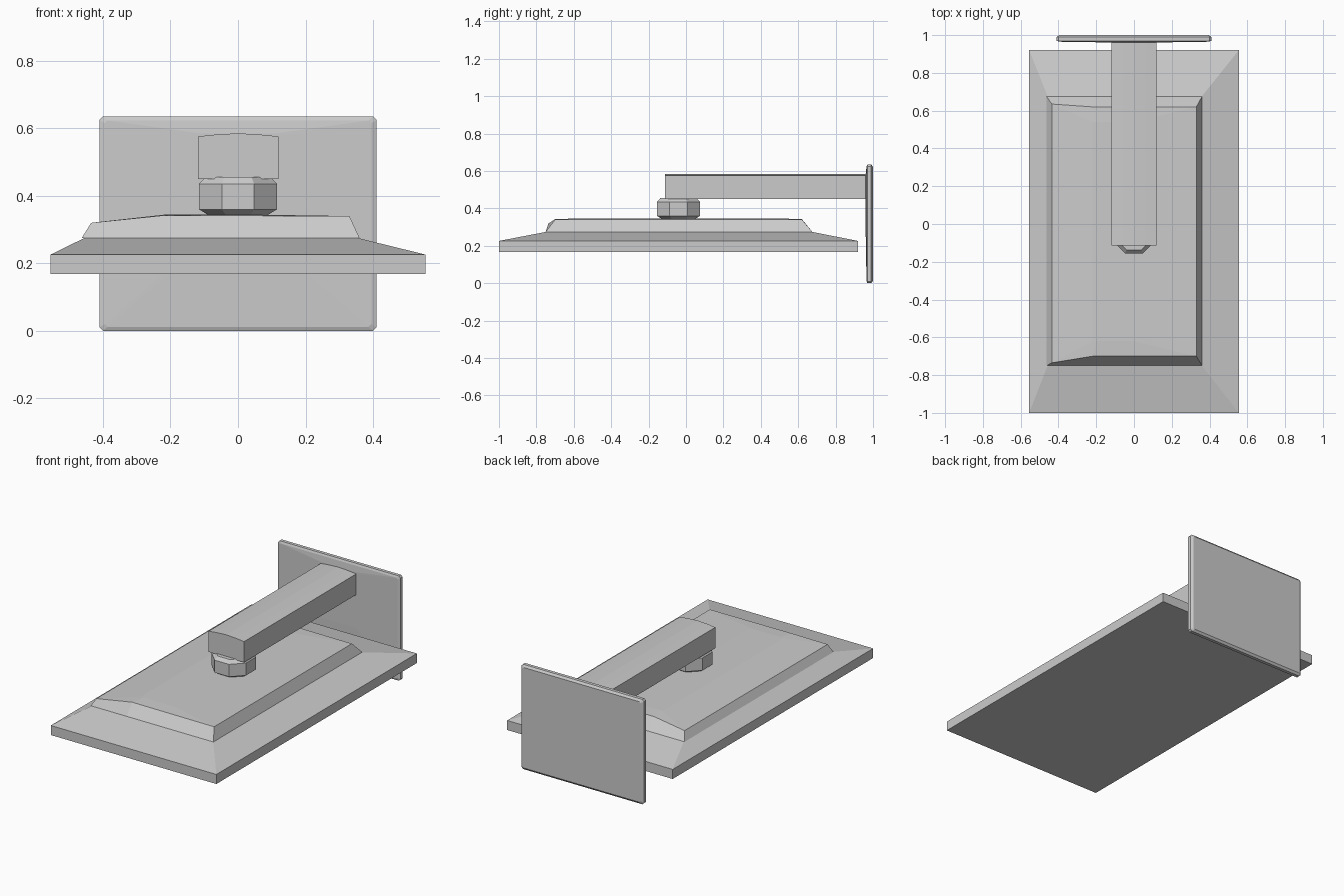
import bpy, bmesh, math

if "Cube" in bpy.data.objects:
    bpy.data.objects.remove(bpy.data.objects["Cube"])


def loft(name, rings):
    """Join closed rings of points with quads and cap both ends."""
    bm = bmesh.new()
    loops = [[bm.verts.new(p) for p in ring] for ring in rings]
    for a, b in zip(loops, loops[1:]):
        n = len(a)
        for i in range(n):
            j = (i + 1) % n
            bm.faces.new((a[i], a[j], b[j], b[i]))
    bm.faces.new(loops[0])
    bm.faces.new(loops[-1])
    bmesh.ops.recalc_face_normals(bm, faces=bm.faces)
    me = bpy.data.meshes.new(name)
    bm.to_mesh(me)
    bm.free()
    ob = bpy.data.objects.new(name, me)
    bpy.context.collection.objects.link(ob)
    return ob


def rect_xy(x0, x1, y0, y1, z):
    return [(x0, y0, z), (x1, y0, z), (x1, y1, z), (x0, y1, z)]


def clipped_xz(x, z0, z1, c, y):
    """Rectangle in the wall plane with clipped corners."""
    return [(-x + c, y, z0), (x - c, y, z0), (x, y, z0 + c), (x, y, z1 - c),
            (x - c, y, z1), (-x + c, y, z1), (-x, y, z1 - c), (-x, y, z0 + c)]


# Spray head: flat slab with a sloping upper surface
loft("spray_head", [
    rect_xy(-0.555, 0.555, -1.0, 0.92, 0.168),
    rect_xy(-0.555, 0.555, -1.0, 0.92, 0.226),
    rect_xy(-0.455, 0.355, -0.745, 0.67, 0.275),
])

# Raised centre of the head, lower along its left edge
base = [(-0.463, -0.75), (-0.22, -0.75), (0.36, -0.75),
        (0.36, 0.675), (-0.22, 0.675), (-0.463, 0.675)]
top = [(-0.435, -0.735, 0.32), (-0.22, -0.70, 0.342), (0.33, -0.70, 0.34),
       (0.33, 0.62, 0.34), (-0.22, 0.62, 0.342), (-0.435, 0.635, 0.32)]
crown = [(-0.22, -0.62, 0.344), (-0.2, -0.62, 0.345), (0.0, -0.62, 0.345),
         (0.0, 0.54, 0.345), (-0.2, 0.54, 0.345), (-0.22, 0.54, 0.344)]
loft("raised_centre", [[(x, y, 0.275) for x, y in base], top, crown])

# Faceted swivel joint between head and arm
loft("swivel_joint", [
    [(r * math.cos(a), -0.04 + r * math.sin(a), z)
     for a in [math.radians(22.5 + 45 * i) for i in range(8)]]
    for r, z in ((0.095, 0.343), (0.125, 0.36), (0.125, 0.435), (0.105, 0.455))
])

# Arm with a gently arched top
profile = [(-0.118, 0.45), (0.12, 0.45), (0.12, 0.576),
           (0.06, 0.582), (0.0, 0.585), (-0.06, 0.582), (-0.118, 0.576)]
loft("arm", [[(x, y, z) for x, z in profile] for y in (-0.113, 0.97)])

# Wall plate with softened edges
loft("wall_plate", [
    clipped_xz(0.395, 0.013, 0.622, 0.008, 1.0),
    clipped_xz(0.41, 0.0, 0.635, 0.01, 0.99),
    clipped_xz(0.41, 0.0, 0.635, 0.01, 0.97),
    clipped_xz(0.395, 0.012, 0.623, 0.008, 0.965),
    clipped_xz(0.12, 0.25, 0.585, 0.008, 0.961),
])
